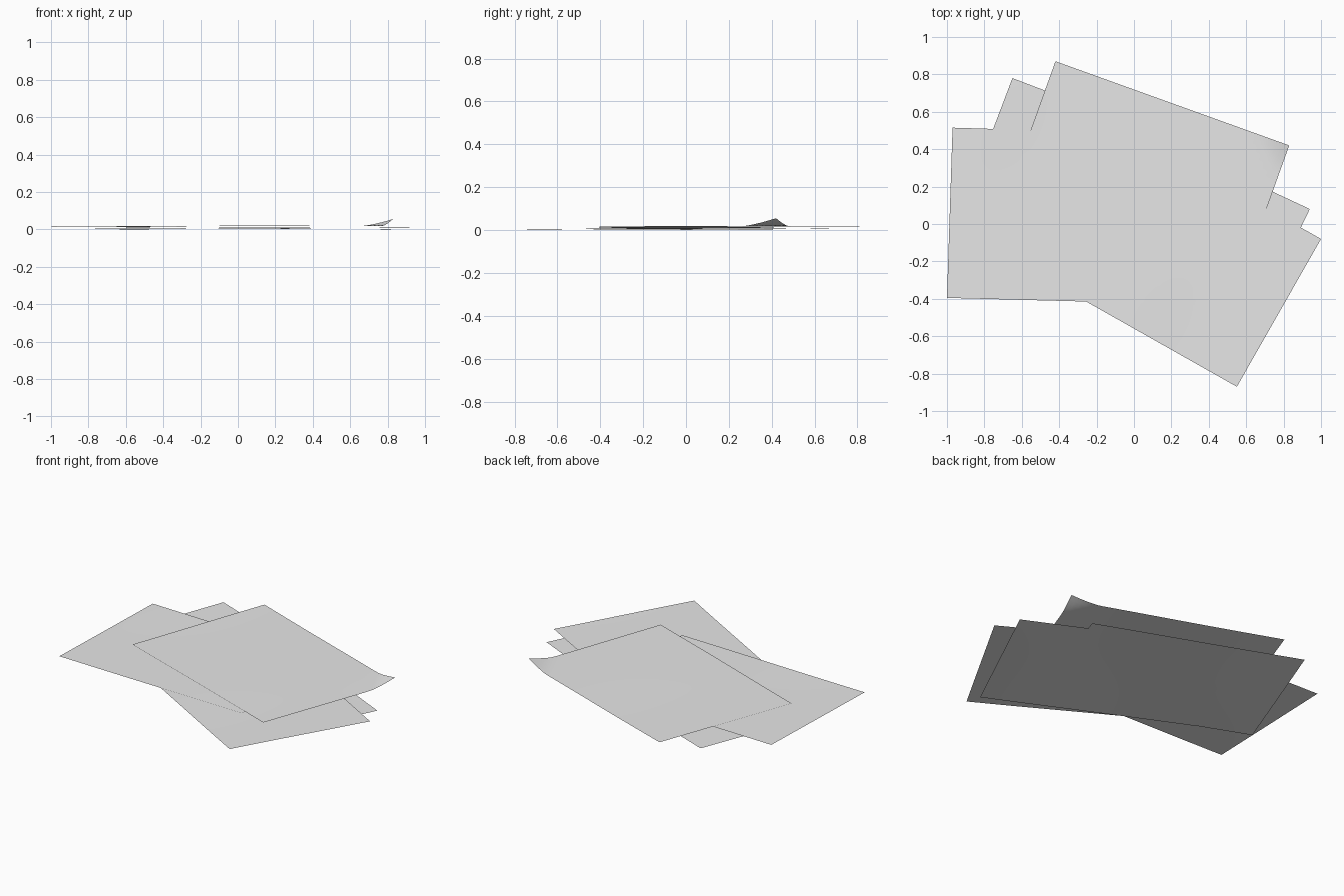
import bpy
import bmesh
import math
from mathutils import Vector

cube = bpy.data.objects.get("Cube")
if cube:
    bpy.data.objects.remove(cube, do_unlink=True)

paper = bpy.data.materials.new("pale_grey_paper")
paper.use_nodes = True
COLOUR = (0.8, 0.8, 0.8, 1.0)
paper.diffuse_color = COLOUR
bsdf = paper.node_tree.nodes["Principled BSDF"]
bsdf.inputs["Base Color"].default_value = COLOUR

LONG, SHORT = 40, 28      # grid cells along each sheet edge


def ripple(x, y):
    """Shared gentle waviness, so stacked sheets never cross."""
    return 0.002 * math.sin(4 * x + 1) * math.cos(3 * y)


def make_sheet(name, corners, height, curl=0.0):
    """Sheet from its top-left, top-right, bottom-right, bottom-left corners."""
    tl, tr, br, bl = (Vector(c) for c in corners)
    width, depth = (tr - tl).length, (br - tr).length
    bm = bmesh.new()
    bmesh.ops.create_grid(bm, x_segments=LONG, y_segments=SHORT, size=0.5)
    for v in bm.verts:
        u, w = v.co.x + 0.5, v.co.y + 0.5
        p = bl.lerp(br, u).lerp(tl.lerp(tr, u), w)
        # Lifted top-right corner
        reach = (1 - u) * width + (1 - w) * depth
        lift = curl * max(0.0, 1 - reach / 0.18) ** 1.4
        v.co = (p.x, p.y, height + ripple(p.x, p.y) + lift)
    mesh = bpy.data.meshes.new(name)
    bm.to_mesh(mesh)
    bm.free()
    mesh.materials.append(paper)
    mesh.shade_smooth()
    obj = bpy.data.objects.new(name, mesh)
    bpy.context.collection.objects.link(obj)


# Loose pile, from the lowest sheet up
make_sheet("bottom_sheet",
           [(-0.26, 0.64), (0.94, 0.08), (0.53, -0.77), (-0.66, -0.21)], 0.002)
make_sheet("second_sheet",
           [(-0.65, 0.78), (0.58, 0.31), (0.27, -0.58), (-0.98, -0.09)], 0.006)
make_sheet("third_sheet",
           [(-0.15, 0.57), (1.0, -0.08), (0.55, -0.87), (-0.60, -0.22)], 0.010)
make_sheet("fourth_sheet",
           [(-0.97, 0.515), (0.34, 0.475), (0.33, -0.43), (-1.0, -0.395)], 0.014)
make_sheet("top_sheet",
           [(-0.42, 0.87), (0.83, 0.42), (0.51, -0.47), (-0.74, -0.02)], 0.018,
           curl=0.038)
